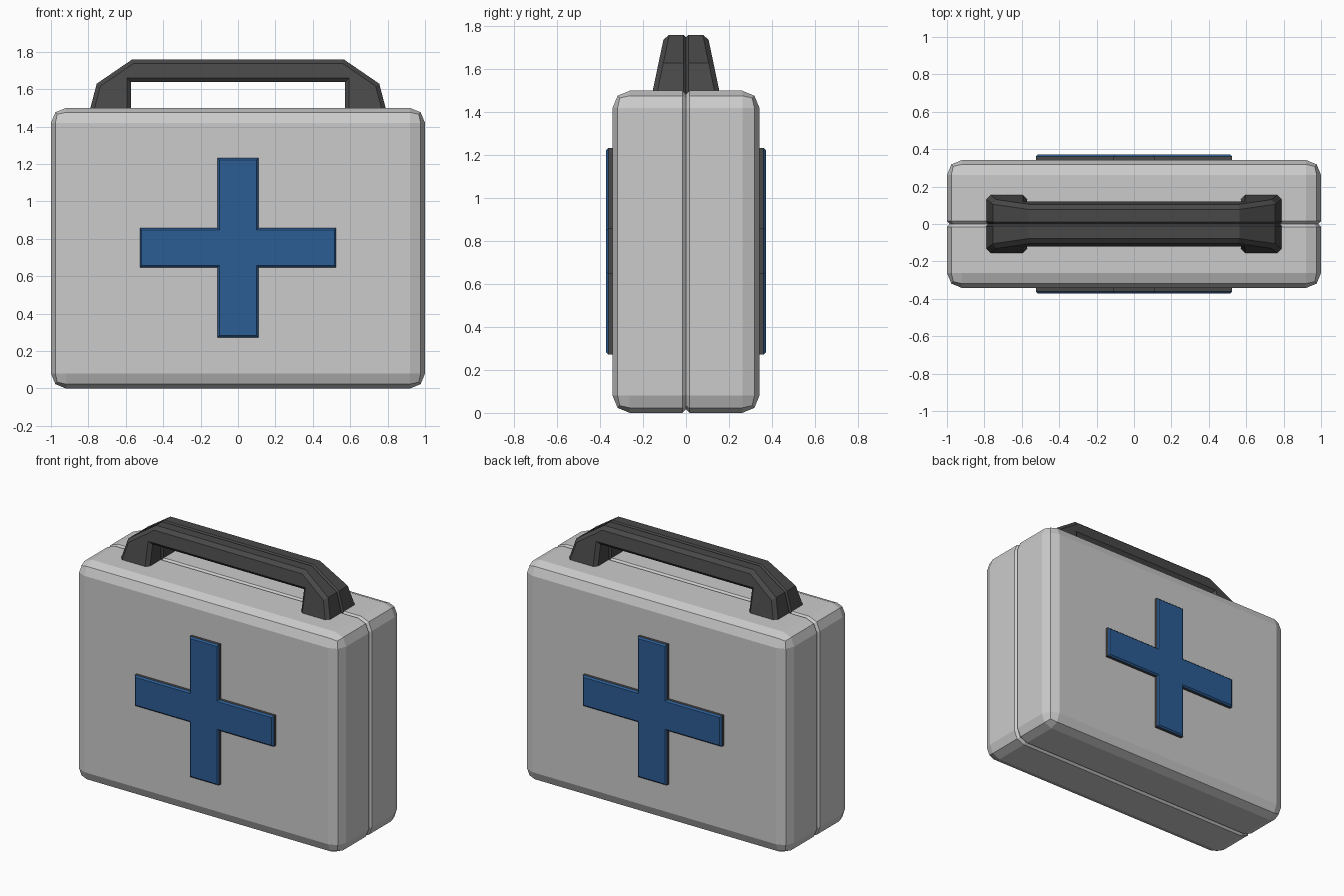
import bpy, bmesh
from mathutils import Vector

if "Cube" in bpy.data.objects:
    bpy.data.objects.remove(bpy.data.objects["Cube"])


def material(name, color):
    m = bpy.data.materials.new(name)
    m.diffuse_color = (*color, 1)
    m.use_nodes = True
    m.node_tree.nodes["Principled BSDF"].inputs["Base Color"].default_value = m.diffuse_color
    return m


dark = material("dark_grey", (0.065, 0.065, 0.065))
blue = material("blue", (0.025, 0.11, 0.30))


def prism(points, y0, y1):
    """Extrude an x-z outline from y0 to y1."""
    bm = bmesh.new()
    face = bm.faces.new([bm.verts.new((x, y0, z)) for x, z in points])
    new = bmesh.ops.extrude_face_region(bm, geom=[face], use_keep_orig=True)["geom"]
    for v in new:
        if isinstance(v, bmesh.types.BMVert):
            v.co.y = y1
    bmesh.ops.recalc_face_normals(bm, faces=bm.faces[:])
    return bm


def bevel(bm, edges, size, segments):
    return bmesh.ops.bevel(bm, geom=edges, offset=size, offset_type='OFFSET',
                           segments=segments, profile=0.5, affect='EDGES')


def seam(bm, half_width, depth):
    """Cut a V groove all round at y = 0."""
    for y in (-half_width, half_width, 0):
        bmesh.ops.bisect_plane(bm, geom=bm.verts[:] + bm.edges[:] + bm.faces[:],
                               dist=1e-5, plane_co=(0, y, 0), plane_no=(0, 1, 0))
    bm.normal_update()
    moves = [(v, v.normal * depth * v.calc_shell_factor())
             for v in bm.verts if abs(v.co.y) < 1e-4]
    for v, d in moves:
        v.co -= Vector((d.x, 0, d.z))


def finish(bm, name, *mats):
    bm.normal_update()
    mesh = bpy.data.meshes.new(name)
    bm.to_mesh(mesh)
    bm.free()
    for m in mats:
        mesh.materials.append(m)
    ob = bpy.data.objects.new(name, mesh)
    bpy.context.collection.objects.link(ob)
    return ob


# Case body: rounded box with a seam between its two halves
bm = prism([(-1, 0), (1, 0), (1, 1.5), (-1, 1.5)], -0.342, 0.342)
bevel(bm, bm.edges[:], 0.08, 2)
seam(bm, 0.016, 0.016)
finish(bm, "case_body")

# Handle: arched outline, thinner towards the top, feet sunk into the case
half = [(0.572, 1.46), (0.80, 1.46), (0.755, 1.63), (0.565, 1.76)]
outline = ([(0.572, 1.638)] + half
           + [(-x, z) for x, z in reversed(half)] + [(-0.572, 1.638)])
bm = prism(outline, -1, 1)
for v in bm.verts:
    v.co.y *= 0.155 - 0.21 * (v.co.z - 1.5)
bevel(bm, [e for e in bm.edges if max(v.co.z for v in e.verts) > 1.47
           and abs(e.verts[0].co.y - e.verts[1].co.y) < 0.1], 0.022, 1)
seam(bm, 0.012, 0.012)
finish(bm, "handle", dark)

# Raised crosses: dark sides with a blue chamfered face, front and back
X, Z, A, B, C = 0.525, 0.48, 0.11, 0.105, 0.753
cross = [(-A, -Z), (A, -Z), (A, -B), (X, -B), (X, B), (A, B),
         (A, Z), (-A, Z), (-A, B), (-X, B), (-X, -B), (-A, -B)]
for name, s in (("front_cross", -1), ("back_cross", 1)):
    bm = prism([(x, z + C) for x, z in cross], s * 0.33, s * 0.372)
    rim = [e for e in bm.edges if all(abs(v.co.y) > 0.36 for v in e.verts)]
    bevel(bm, rim, 0.01, 1)
    for f in bm.faces:
        f.material_index = int(min(abs(v.co.y) for v in f.verts) > 0.35)
    finish(bm, name, dark, blue)
